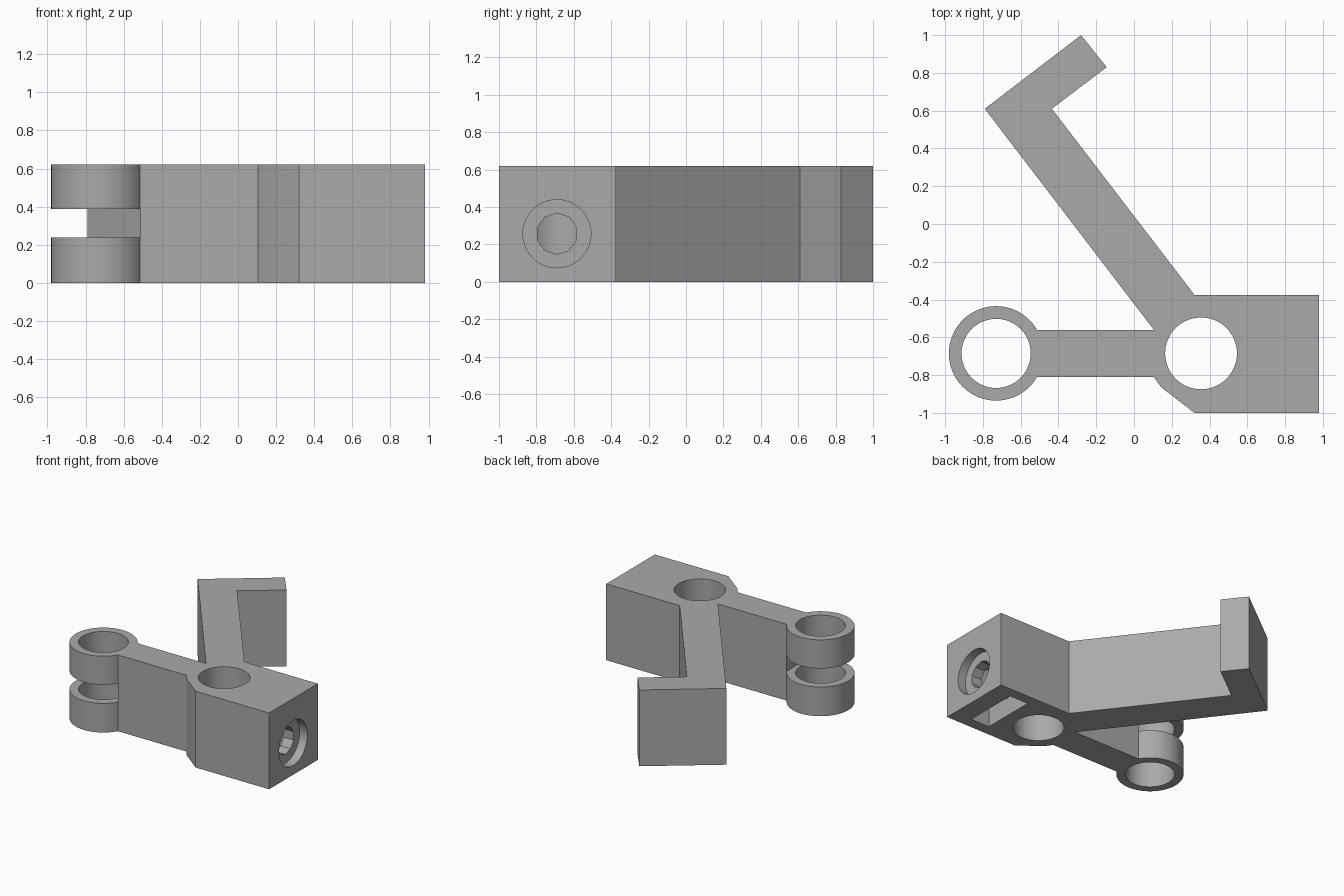
import bpy, bmesh
from math import cos, sin, radians, pi
from mathutils import Matrix, Vector

cube = bpy.data.objects.get("Cube")
if cube:
    bpy.data.objects.remove(cube, do_unlink=True)

H = 0.62                      # overall thickness
RING = Vector((-0.73, -0.685))   # fork ring centre
PIVOT = Vector((0.355, -0.685))  # pivot bore centre

grey = bpy.data.materials.new("grey plastic")
grey.use_nodes = True
colour = (0.4, 0.4, 0.4, 1)
grey.diffuse_color = colour
grey.node_tree.nodes["Principled BSDF"].inputs["Base Color"].default_value = colour


def finish(name, bm):
    bmesh.ops.recalc_face_normals(bm, faces=bm.faces)
    mesh = bpy.data.meshes.new(name)
    bm.to_mesh(mesh)
    bm.free()
    mesh.materials.append(grey)
    obj = bpy.data.objects.new(name, mesh)
    bpy.context.collection.objects.link(obj)
    return obj


def prism(name, outline, height):
    bm = bmesh.new()
    face = bm.faces.new([bm.verts.new((x, y, 0)) for x, y in outline])
    top = bmesh.ops.extrude_face_region(bm, geom=[face])["geom"]
    verts = [v for v in top if isinstance(v, bmesh.types.BMVert)]
    bmesh.ops.translate(bm, verts=verts, vec=(0, 0, height))
    return finish(name, bm)


def cylinder(name, centre, radius, depth, sides=64, along_x=False):
    bm = bmesh.new()
    turn = Matrix.Rotation(pi / 2, 4, "Y") if along_x else Matrix()
    # the first corner lies on the y axis when the cylinder runs along x
    spin = Matrix.Rotation(pi / 2, 4, "Z")
    bmesh.ops.create_cone(bm, cap_ends=True, segments=sides, radius1=radius,
                          radius2=radius, depth=depth,
                          matrix=Matrix.Translation(centre) @ turn @ spin)
    return finish(name, bm)


def box(name, low, high):
    low, high = Vector(low), Vector(high)
    bm = bmesh.new()
    bmesh.ops.create_cube(bm, size=1, matrix=Matrix.Translation((low + high) / 2)
                          @ Matrix.Diagonal((*(high - low), 1)))
    return finish(name, bm)


def cut(target, cutter):
    mod = target.modifiers.new("cut", "BOOLEAN")
    mod.operation, mod.solver, mod.object = "DIFFERENCE", "EXACT", cutter
    bpy.context.view_layer.objects.active = target
    bpy.ops.object.modifier_apply(modifier=mod.name)
    bpy.data.objects.remove(cutter, do_unlink=True)


# Outline: fork ring, link arm, clamp block and hooked lever in one piece
ring_arc = [(RING.x + 0.25 * cos(radians(a)), RING.y + 0.25 * sin(radians(a)))
            for a in range(30, 331, 5)]
outline = ring_arc + [
    (0.105, -0.81), (0.145, -0.865), (0.32, -1), (0.98, -1), (0.98, -0.375),
    (0.32, -0.375), (-0.435, 0.61), (-0.145, 0.83), (-0.28, 1),
    (-0.79, 0.61), (0.105, -0.56)]
body = prism("hinge_arm_body", outline, H)

# Upright bores and the gap between the two fork rings
cut(body, cylinder("ring_bore", (*RING, H / 2), 0.183, 1))
cut(body, cylinder("pivot_bore", (*PIVOT, H / 2), 0.19, 1))
cut(body, box("fork_gap", (-1.1, -1.1, 0.237), (-0.512, -0.3, 0.388)))

# Clamp screw: nut slot from below, head recess and bore from the end face
cut(body, box("nut_slot", (0.65, -0.91, -0.1), (0.82, -0.46, 0.48)))
cut(body, cylinder("screw_recess", (1.01, -0.69, 0.257), 0.182, 0.2, along_x=True))
cut(body, cylinder("screw_bore", (0.7, -0.69, 0.257), 0.11, 0.7, 10, True))

# Smooth round walls, crisp edges
bpy.ops.object.select_all(action="DESELECT")
body.select_set(True)
bpy.context.view_layer.objects.active = body
bpy.ops.object.shade_smooth_by_angle(angle=radians(25))
